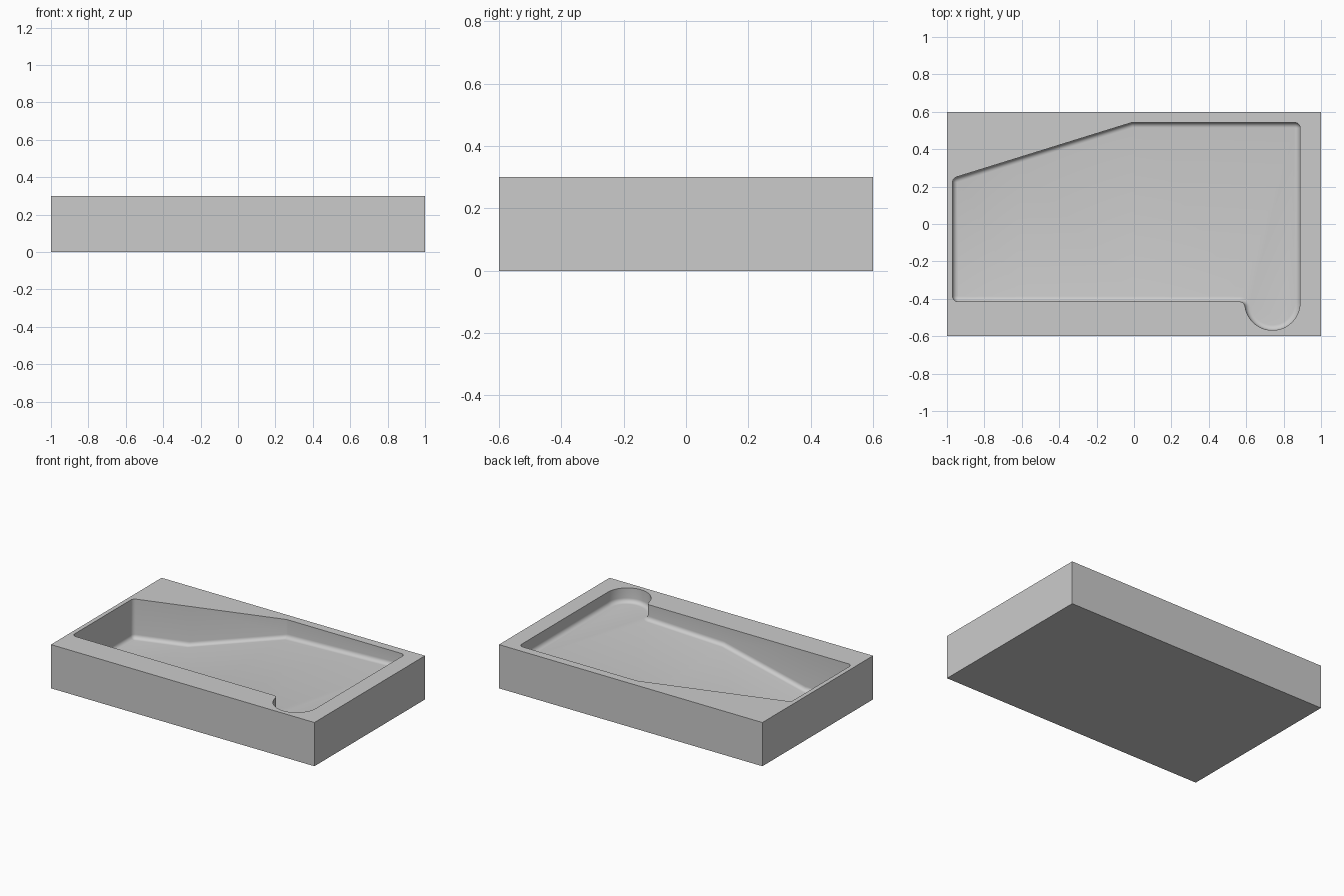
import bpy, bmesh
from math import sin, cos, radians, pi

if "Cube" in bpy.data.objects:
    bpy.data.objects.remove(bpy.data.objects["Cube"])

R = 0.028      # fillet between wall and floor
TOP = 1.0      # temporary height of the cutter's open end


def floor_z(x):
    # flat deep end, ramp, then a gentle rise to the shallow end
    pts = [(-1.0, 0.03), (-0.615, 0.03), (0.0, 0.174), (0.888, 0.205)]
    for (x0, z0), (x1, z1) in zip(pts, pts[1:]):
        if x <= x1 + 1e-6:
            return z0 + (z1 - z0) * (x - x0) / (x1 - x0)
    return pts[-1][1]


def arc(cx, cy, r, a0, a1, n, side=1):
    # points on the outline, each with its outward normal
    out = []
    for i in range(n + 1):
        a = radians(a0 + (a1 - a0) * i / n)
        out.append((cx + r * cos(a), cy + r * sin(a), side * cos(a), side * sin(a)))
    return out


# Pocket outline, anticlockwise
outline = (
    arc(-0.94, -0.385, 0.03, 180, 270, 8)
    + arc(0.564, -0.445, 0.03, 90, 8.1, 8, -1)
    + arc(0.74, -0.42, 0.148, 188.1, 360, 32)[1:]
    + arc(0.858, 0.513, 0.03, 0, 90, 8)
    + arc(-0.0055, 0.513, 0.03, 90, 107.2, 2)
    + arc(-0.94, 0.2229, 0.03, 107.2, 180, 6)
)

# Block
bpy.ops.mesh.primitive_cube_add(size=1, location=(0, 0, 0.15))
block = bpy.context.object
block.name = "pocketed_block"
block.scale = (2, 1.2, 0.3)
bpy.ops.object.transform_apply(location=True, rotation=False, scale=True)

# Pocket cutter: stacked rings following the fillet down to the floor
bm = bmesh.new()
steps = 6
levels = [(0, TOP)] + [(R * (1 - cos(t)), R * (1 - sin(t)))
                       for t in [i * pi / 2 / steps for i in range(steps + 1)]]
rings = [[bm.verts.new((x - nx * d, y - ny * d, h)) for x, y, nx, ny in outline]
         for d, h in levels]
n = len(outline)
for a, b in zip(rings, rings[1:]):
    for i in range(n):
        j = (i + 1) % n
        bm.faces.new((a[i], b[i], b[j], a[j]))
bm.faces.new(rings[0])
bm.faces.new(rings[-1])

# Floor bends
for x in (-0.615, 0.0):
    bmesh.ops.bisect_plane(bm, geom=bm.verts[:] + bm.edges[:] + bm.faces[:],
                           plane_co=(x, 0, 0), plane_no=(1, 0, 0), dist=1e-5)
for v in bm.verts:
    v.co.z = 0.4 if v.co.z > 0.9 else v.co.z + floor_z(v.co.x)
bmesh.ops.recalc_face_normals(bm, faces=bm.faces[:])
mesh = bpy.data.meshes.new("pocket_cutter")
bm.to_mesh(mesh)
bm.free()
cutter = bpy.data.objects.new("pocket_cutter", mesh)
cutter.hide_render = True
bpy.context.collection.objects.link(cutter)

# Cut the pocket and shade
mod = block.modifiers.new("pocket", 'BOOLEAN')
mod.operation = 'DIFFERENCE'
mod.solver = 'EXACT'
mod.object = cutter
bpy.context.view_layer.objects.active = block
block.select_set(True)
bpy.ops.object.modifier_apply(modifier=mod.name)
bpy.data.objects.remove(cutter)
bpy.ops.object.shade_smooth_by_angle(angle=radians(30))
